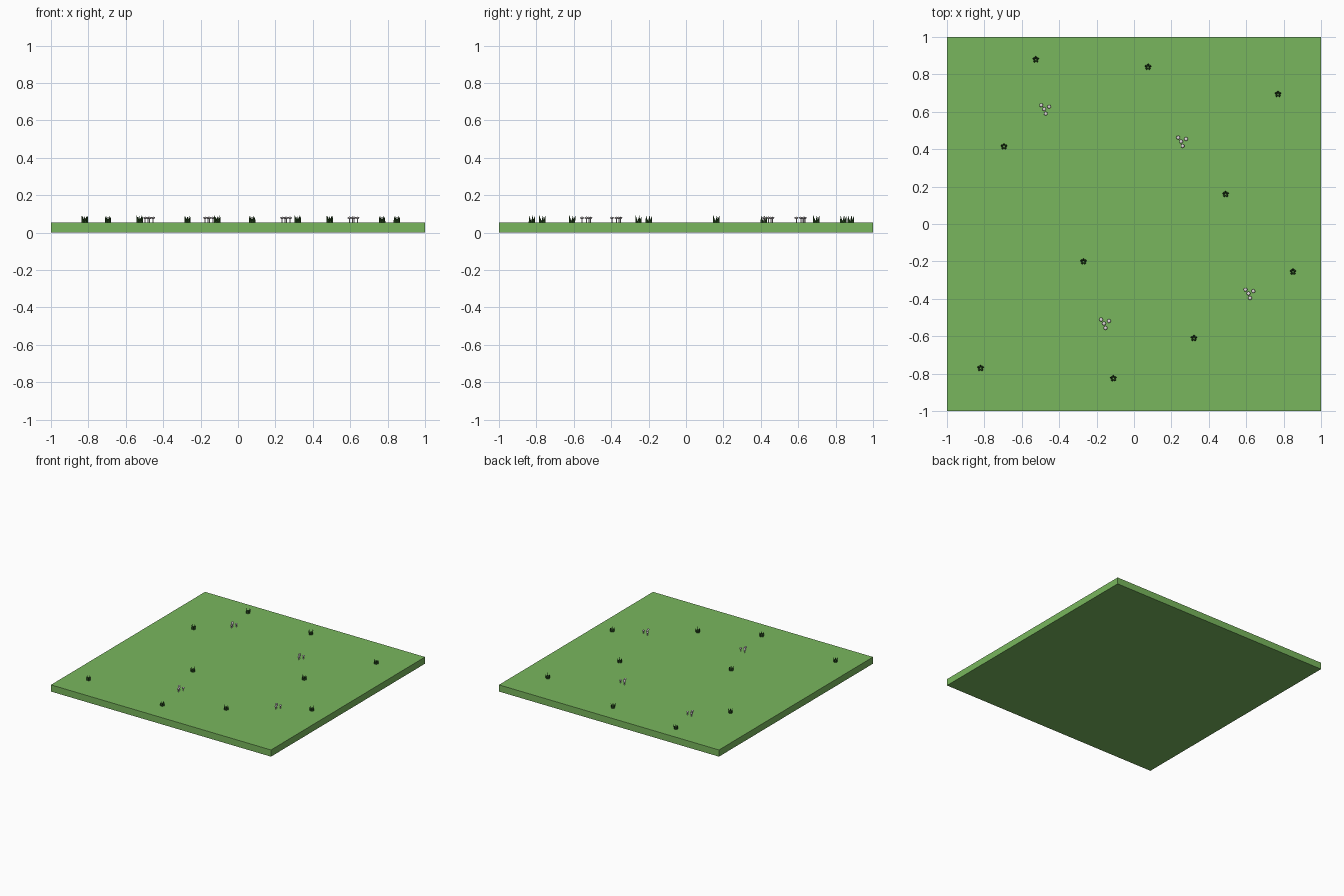
import bpy, bmesh, math
from mathutils import Vector, Matrix

if "Cube" in bpy.data.objects:
    bpy.data.objects.remove(bpy.data.objects["Cube"])

TOP = 0.055


def material(name, rgb):
    m = bpy.data.materials.new(name)
    m.diffuse_color = (*rgb, 1)
    m.use_nodes = True
    m.node_tree.nodes["Principled BSDF"].inputs["Base Color"].default_value = m.diffuse_color
    return m


grass = material("grass green", (0.19, 0.47, 0.11))
dark = material("dark leaf green", (0.03, 0.095, 0.02))
pale = material("pale petal", (0.75, 0.70, 0.72))


def make_object(name, bm, mat):
    me = bpy.data.meshes.new(name)
    bm.to_mesh(me)
    bm.free()
    me.materials.append(mat)
    ob = bpy.data.objects.new(name, me)
    bpy.context.collection.objects.link(ob)
    return ob


def cone(bm, base, tip, r1, r2, sides):
    """Tapered prism running from base to tip."""
    base, tip = Vector(base), Vector(tip)
    axis = tip - base
    turn = Vector((0, 0, 1)).rotation_difference(axis).to_matrix().to_4x4()
    bmesh.ops.create_cone(bm, cap_ends=True, segments=sides, radius1=r1, radius2=r2,
                          depth=axis.length,
                          matrix=Matrix.Translation((base + tip) / 2) @ turn)


# Ground slab
bm = bmesh.new()
bmesh.ops.create_cube(bm, size=1, matrix=Matrix.Translation((0, 0, TOP / 2))
                      @ Matrix.Diagonal((2, 2, TOP, 1)))
make_object("ground_slab", bm, grass)

# Grass tufts: five pointed blades leaning outward
tufts = [(-0.525, 0.88), (0.075, 0.84), (0.77, 0.695), (-0.695, 0.415), (0.49, 0.16),
         (-0.27, -0.2), (0.85, -0.255), (0.32, -0.61), (-0.82, -0.77), (-0.11, -0.825)]
bm = bmesh.new()
for x, y in tufts:
    for i in range(5):
        a = math.radians(90 + 72 * i)
        c, s = math.cos(a), math.sin(a)
        height = 0.034 + 0.004 * (i % 2)
        cone(bm, (x + 0.010 * c, y + 0.010 * s, TOP - 0.001),
             (x + 0.018 * c, y + 0.018 * s, TOP + height), 0.008, 0, 4)
make_object("grass_tufts", bm, dark)

# Flower clusters: thin stems with small rounded heads
clusters = [(-0.48, 0.614), (0.252, 0.441), (0.612, -0.372), (-0.16, -0.532)]
offsets = [(-0.016, 0.021), (0, 0), (0.026, 0.013), (0.008, -0.024)]
stems, heads = bmesh.new(), bmesh.new()
for cx, cy in clusters:
    for dx, dy in offsets:
        x, y = cx + dx, cy + dy
        cone(stems, (x, y, TOP - 0.001), (x, y, 0.077), 0.003, 0.003, 6)
        bmesh.ops.create_uvsphere(heads, u_segments=8, v_segments=6, radius=1,
                                  matrix=Matrix.Translation((x, y, 0.079))
                                  @ Matrix.Diagonal((0.0105, 0.0105, 0.006, 1)))
make_object("flower_stems", stems, pale)
make_object("flower_heads", heads, pale)
